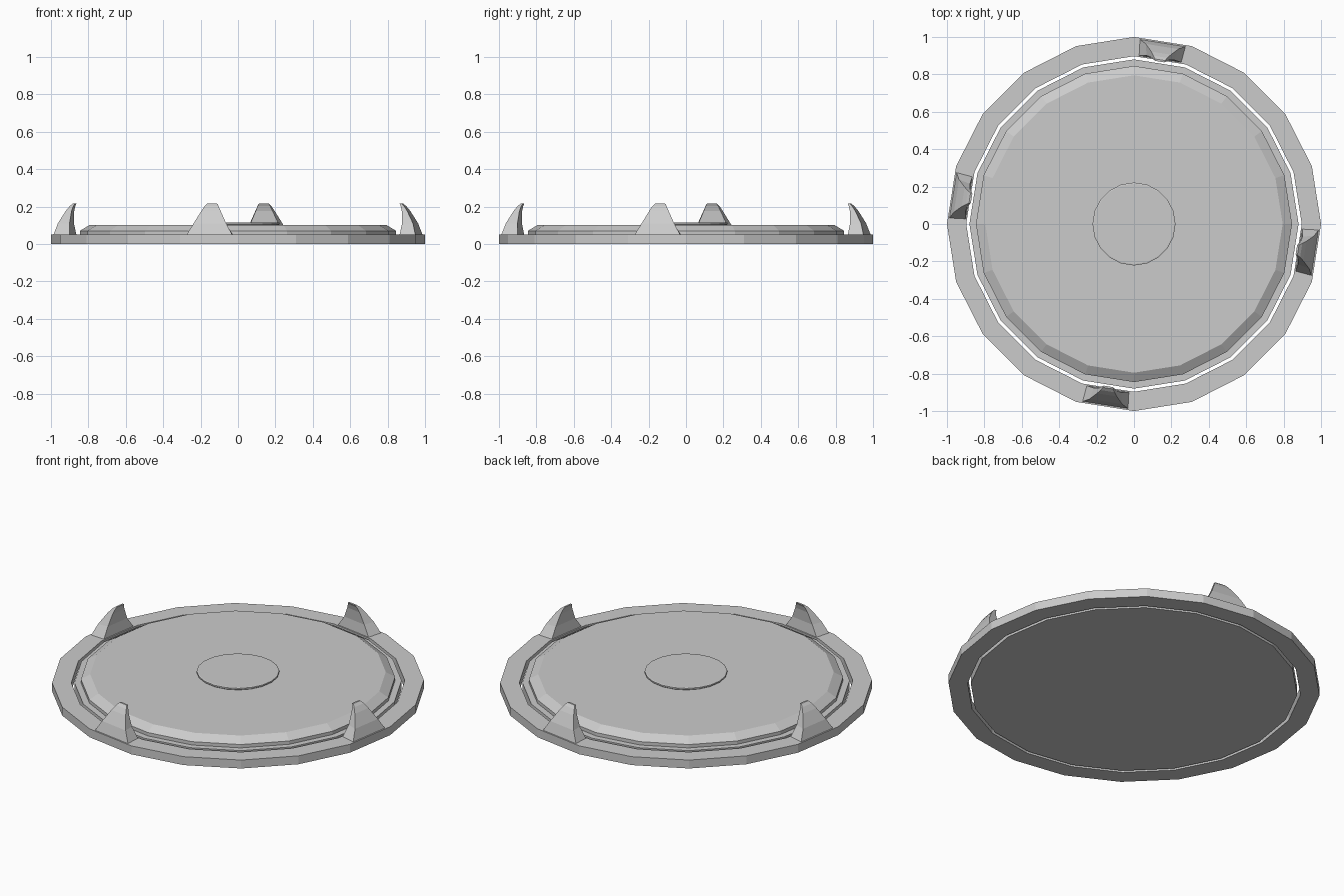
import bpy, bmesh
from math import cos, sin, radians, pi

if "Cube" in bpy.data.objects:
    bpy.data.objects.remove(bpy.data.objects["Cube"])

N = 20


def make_object(name, verts, faces):
    bm = bmesh.new()
    vs = [bm.verts.new(v) for v in verts]
    for f in faces:
        bm.faces.new([vs[i] for i in f])
    bmesh.ops.recalc_face_normals(bm, faces=bm.faces)
    me = bpy.data.meshes.new(name)
    bm.to_mesh(me)
    bm.free()
    ob = bpy.data.objects.new(name, me)
    bpy.context.collection.objects.link(ob)
    return ob


def lathe(name, profile, closed=False):
    """Revolve an (r, z) profile in N flat sides; open profiles get end caps."""
    verts = [(r * cos(2 * pi * i / N), r * sin(2 * pi * i / N), z)
             for r, z in profile for i in range(N)]
    m = len(profile)
    faces = []
    for k in range(m if closed else m - 1):
        a, b = k * N, (k + 1) % m * N
        for i in range(N):
            j = (i + 1) % N
            faces.append((a + i, a + j, b + j, b + i))
    if not closed:
        faces += [tuple(range(N)), tuple(range((m - 1) * N, m * N))]
    return make_object(name, verts, faces)


# Outer ring, separated from the plate by a narrow gap
lathe("outer_ring", [(1, 0), (1, 0.05), (0.897, 0.05), (0.897, 0)], closed=True)

# Stepped, chamfered plate
lathe("plate", [(0.88, 0), (0.88, 0.05), (0.845, 0.05), (0.845, 0.07), (0.795, 0.1)])

# Raised centre button
lathe("centre_button", [(0.215, 0.1), (0.222, 0.105), (0.222, 0.113), (0.215, 0.115)])

# Inward curving claws: height, outer radius, inner radius, outer and inner half-width
sections = [
    (0.048, 0.980, 0.893, 0.124, 0.115),
    (0.110, 0.961, 0.900, 0.088, 0.075),
    (0.175, 0.925, 0.894, 0.053, 0.046),
    (0.202, 0.905, 0.886, 0.038, 0.034),
    (0.216, 0.889, 0.879, 0.027, 0.026),
]


def claw(name, angle):
    c, s = cos(angle), sin(angle)
    verts = []
    for z, ro, ri, wo, wi in sections:
        for r, t in ((ro, -wo), (ro, wo), (ri, wi), (ri, -wi)):
            verts.append((r * c - t * s, r * s + t * c, z))
    last = 4 * (len(sections) - 1)
    faces = [(0, 1, 2, 3), tuple(range(last, last + 4))]
    for k in range(0, last, 4):
        for i in range(4):
            j = (i + 1) % 4
            faces.append((k + i, k + j, k + 4 + j, k + 4 + i))
    make_object(name, verts, faces)


for n in range(4):
    claw(f"claw_{n + 1}", radians(81 + 90 * n))
